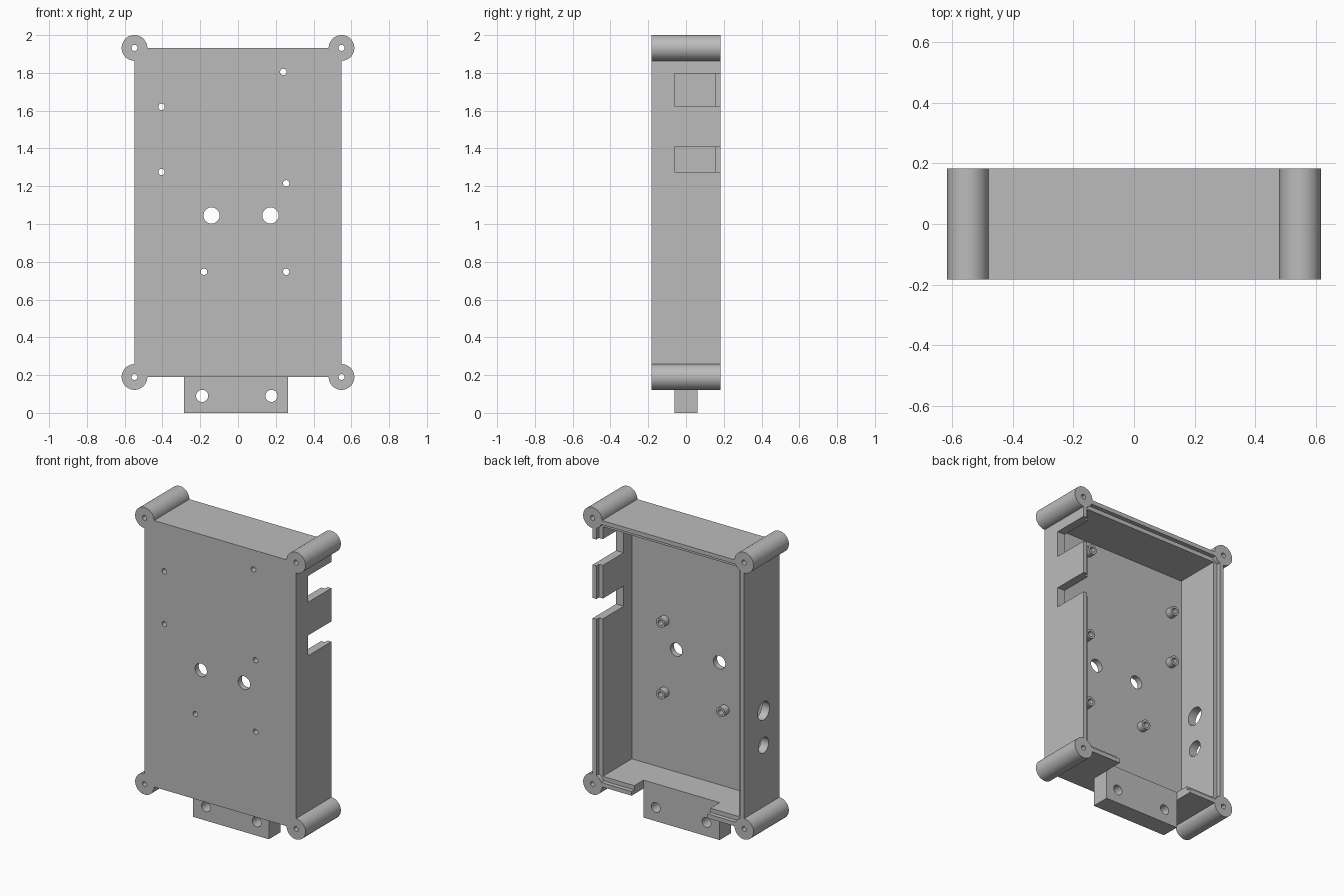
import bpy
import math

if "Cube" in bpy.data.objects:
    bpy.data.objects.remove(bpy.data.objects["Cube"], do_unlink=True)

GREY = (0.5, 0.5, 0.5, 1)
mat = bpy.data.materials.new("grey plastic")
mat.use_nodes = True
mat.diffuse_color = GREY
mat.node_tree.nodes["Principled BSDF"].inputs["Base Color"].default_value = GREY

# Overall dimensions
HX, HY = 0.548, 0.183
Z0, Z1 = 0.19, 1.932
WALL, PLATE = 0.055, 0.038
POST_R = 0.068
INNER_Y = -HY + PLATE


def box(name, x, y, z):
    """Box from (min, max) pairs."""
    pairs = (x, y, z)
    bpy.ops.mesh.primitive_cube_add(size=1, location=[(a + b) / 2 for a, b in pairs])
    ob = bpy.context.object
    ob.name = name
    ob.scale = [b - a for a, b in pairs]
    bpy.ops.object.transform_apply(location=False, rotation=False, scale=True)
    return ob


def rod(name, loc, r, length, axis="Y", sides=48):
    """Cylinder centred at loc along the given axis."""
    rot = (math.pi / 2, 0, 0) if axis == "Y" else (0, math.pi / 2, 0)
    bpy.ops.mesh.primitive_cylinder_add(vertices=sides, radius=r, depth=length,
                                        location=loc, rotation=rot)
    ob = bpy.context.object
    ob.name = name
    bpy.ops.object.transform_apply(location=False, rotation=True, scale=False)
    return ob


def combine(target, tool, operation="DIFFERENCE"):
    """Apply a boolean and remove the tool object."""
    mod = target.modifiers.new("cut", "BOOLEAN")
    mod.operation = operation
    mod.solver = "EXACT"
    mod.object = tool
    bpy.context.view_layer.objects.active = target
    bpy.ops.object.modifier_apply(modifier=mod.name)
    bpy.data.objects.remove(tool, do_unlink=True)


def finish(ob):
    ob.data.materials.clear()
    ob.data.materials.append(mat)
    bpy.ops.object.select_all(action="DESELECT")
    ob.select_set(True)
    bpy.context.view_layer.objects.active = ob
    bpy.ops.object.shade_smooth_by_angle(angle=math.radians(30))


# Open-backed case with a stepped rim for the lid
case = box("case", (-HX, HX), (-HY, HY), (Z0, Z1))
for t, start in ((WALL, INNER_Y), (WALL / 2, 0.155)):
    combine(case, box("cavity", (-HX + t, HX - t), (start, 0.4), (Z0 + t, Z1 - t)))

# Connector slots in the left wall, and the cable slot in the bottom wall
for z in ((1.625, 1.797), (1.275, 1.408)):
    combine(case, box("slot", (HX - 0.1, HX + 0.1), (-0.06, 0.4), z))
combine(case, box("slot", (-0.285, 0.265), (0.06, 0.4), (Z0 - 0.1, Z0 + 0.1)))

# Round openings in the right wall
for z, r in ((0.885, 0.06), (0.66, 0.051)):
    combine(case, rod("opening", (-HX, -0.02, z), r, 0.2, "X"))

# Mounting tab under the case
combine(case, box("tab", (-0.285, 0.265), (-0.06, 0.06), (0, Z0 + 0.03)), "UNION")
for x in (-0.19, 0.177):
    combine(case, rod("hole", (x, 0, 0.09), 0.032, 1))

# Corner screw posts
for x in (-HX, HX):
    for z in (Z0, Z1):
        combine(case, rod("post", (x, 0, z), POST_R, 2 * HY, sides=64), "UNION")
        combine(case, rod("hole", (x, 0, z), 0.016, 1, sides=32))

# Large openings in the front plate
for x in (-0.14, 0.172):
    combine(case, rod("opening", (x, -HY, 1.045), 0.043, 0.2))

# Board standoffs with through holes
spots = ((0.24, 1.805), (-0.405, 1.62), (-0.405, 1.275),
         (0.255, 1.215), (-0.18, 0.747), (0.255, 0.747))
for i, (x, z) in enumerate(spots):
    combine(case, rod("hole", (x, -HY, z), 0.017, 0.2, sides=32))
    standoff = rod(f"standoff_{i + 1}", (x, INNER_Y + 0.0225, z), 0.032, 0.045, sides=32)
    combine(standoff, rod("hole", (x, INNER_Y, z), 0.017, 0.4, sides=32))
    finish(standoff)

finish(case)
